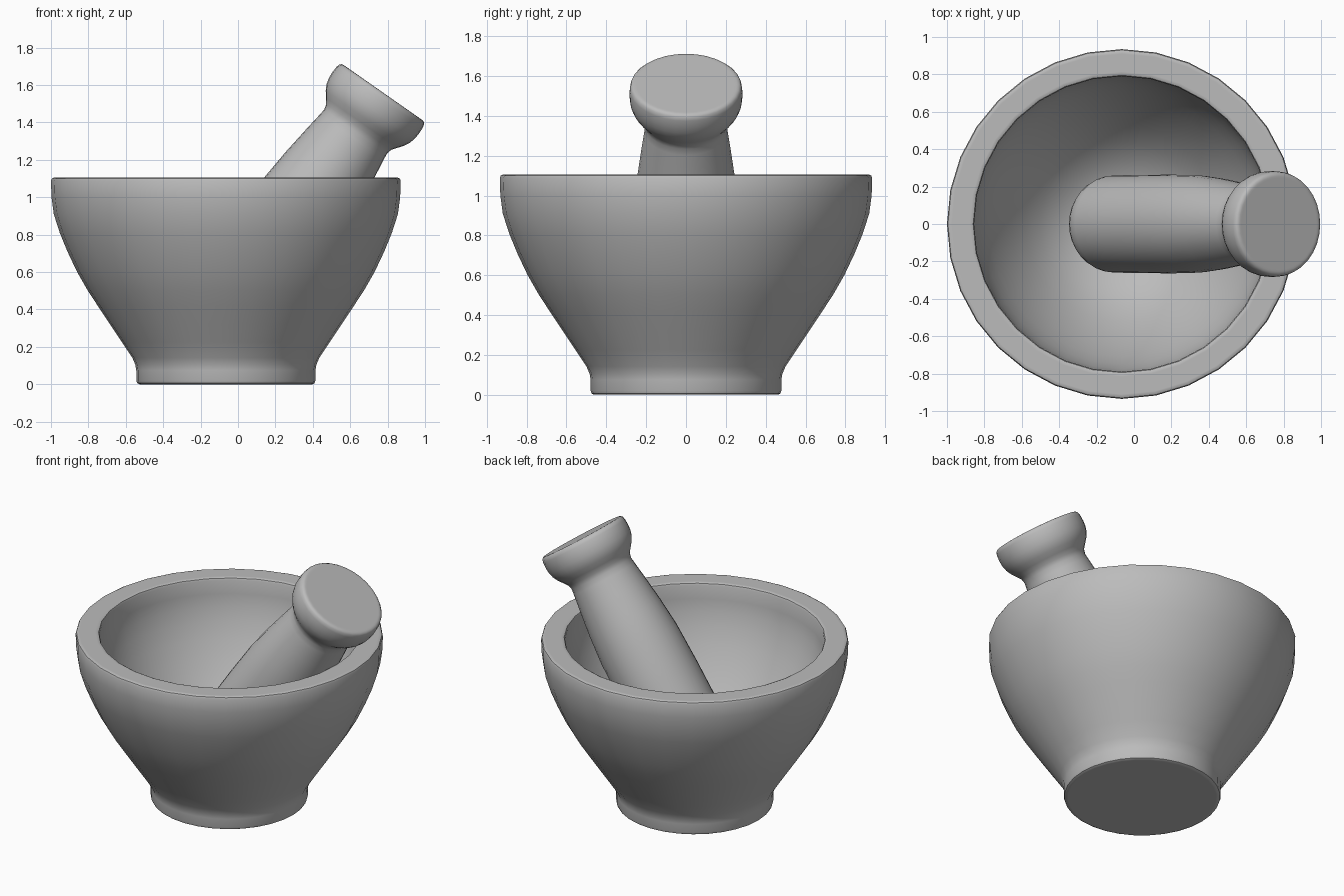
import bpy
import bmesh
from math import radians, sin, cos, tau

SIDES = 32

cube = bpy.data.objects.get("Cube")
if cube:
    bpy.data.objects.remove(cube, do_unlink=True)

stone = bpy.data.materials.new("grey stone")
stone.use_nodes = True
stone.diffuse_color = (0.5, 0.5, 0.5, 1)
stone.node_tree.nodes["Principled BSDF"].inputs["Base Color"].default_value = (0.5, 0.5, 0.5, 1)


def lathe(name, profile, location, tilt=0):
    """Spin a (radius, height) profile around z into a smooth solid."""
    bm = bmesh.new()
    verts = [bm.verts.new((r, 0, z)) for r, z in profile]
    edges = [bm.edges.new(pair) for pair in zip(verts, verts[1:])]
    bmesh.ops.spin(bm, geom=verts + edges, cent=(0, 0, 0), axis=(0, 0, 1),
                   angle=tau, steps=SIDES)
    bmesh.ops.remove_doubles(bm, verts=bm.verts, dist=0.0005)
    bmesh.ops.recalc_face_normals(bm, faces=bm.faces)
    mesh = bpy.data.meshes.new(name)
    bm.to_mesh(mesh)
    bm.free()
    mesh.materials.append(stone)
    obj = bpy.data.objects.new(name, mesh)
    obj.location = location
    obj.rotation_euler.y = tilt
    bpy.context.collection.objects.link(obj)
    bpy.ops.object.select_all(action="DESELECT")
    obj.select_set(True)
    bpy.context.view_layer.objects.active = obj
    bpy.ops.object.shade_smooth_by_angle(angle=radians(40))
    return obj


# Mortar: foot, flared outer wall, flat rim, then hollow bowl
outer = [(0, 0), (0.45, 0), (0.462, 0), (0.474, 0.006), (0.479, 0.02),
         (0.479, 0.075), (0.484, 0.105), (0.5, 0.142), (0.555, 0.225),
         (0.62, 0.322), (0.685, 0.42), (0.74, 0.504), (0.795, 0.6),
         (0.847, 0.71), (0.888, 0.81), (0.92, 0.91), (0.932, 1.0), (0.935, 1.088)]
rim = [(0.93, 1.1), (0.919, 1.105), (0.91, 1.105),
       (0.815, 1.105), (0.806, 1.105), (0.795, 1.1), (0.79, 1.088)]
inner = [(0.788, 1.0), (0.775, 0.92), (0.75, 0.83), (0.71, 0.73), (0.655, 0.62),
         (0.59, 0.51), (0.52, 0.41), (0.44, 0.315), (0.34, 0.23),
         (0.23, 0.175), (0.11, 0.147), (0, 0.14)]
lathe("mortar", outer + rim + inner, (-0.065, 0, 0))

# Pestle: rounded grinding end, tapering shaft, waisted neck, flat-topped knob
tip = [(0.26 * sin(radians(a)), -1.53 - 0.21 * cos(radians(a)))
       for a in range(0, 91, 10)]
shaft = [(0.262, -1.3), (0.264, -1.0), (0.26, -0.74), (0.244, -0.56),
         (0.224, -0.4), (0.209, -0.29), (0.205, -0.255)]
knob = [(0.212, -0.226), (0.233, -0.198), (0.256, -0.168), (0.272, -0.138),
        (0.281, -0.105), (0.284, -0.07), (0.282, -0.03), (0.277, -0.011),
        (0.267, -0.002), (0.255, 0), (0.245, 0), (0, 0)]
lathe("pestle", tip + shaft + knob, (0.775, 0, 1.56), radians(35))
